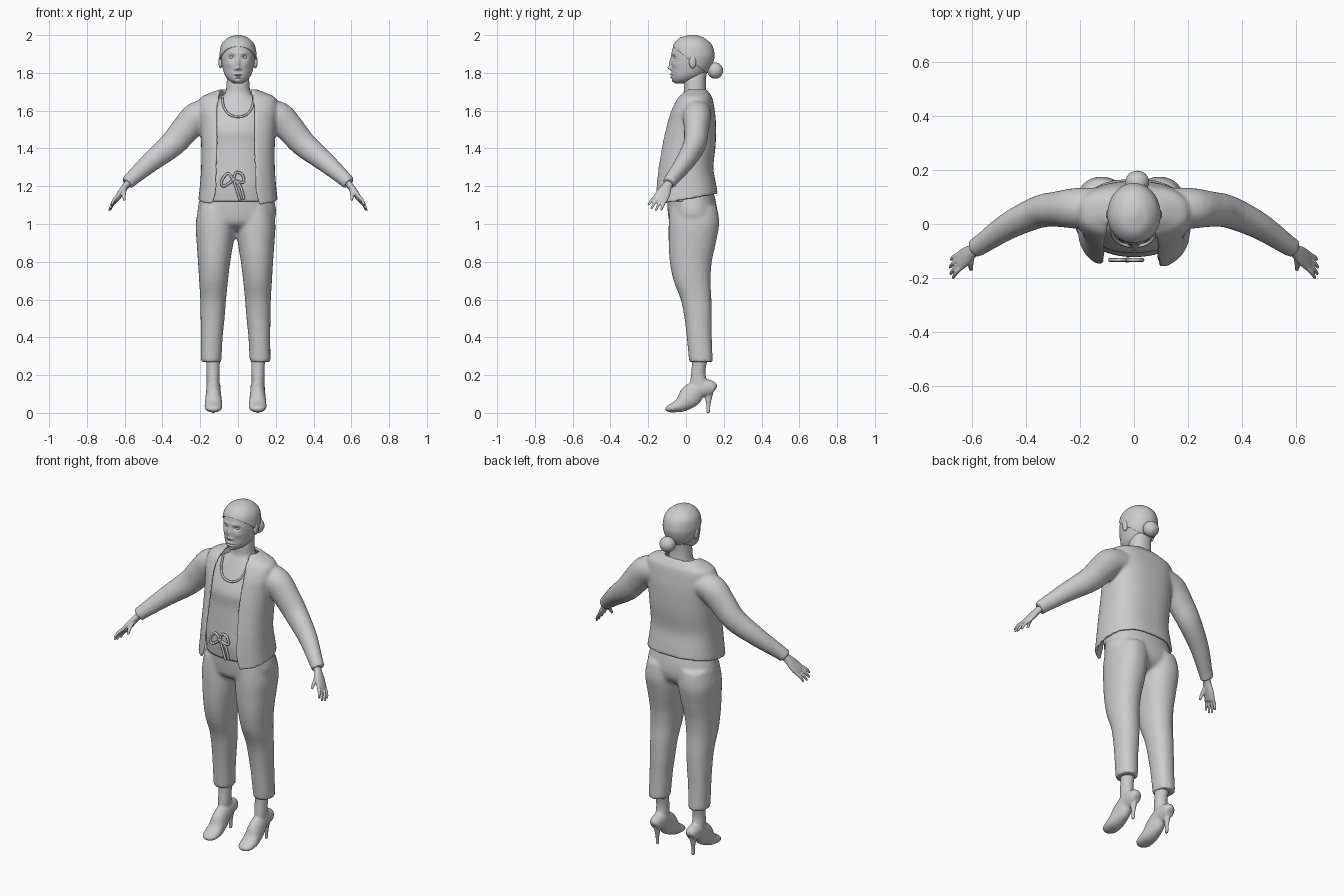
import bpy, bmesh, math
from mathutils import Vector

if "Cube" in bpy.data.objects:
    bpy.data.objects.remove(bpy.data.objects["Cube"], do_unlink=True)

GRAY = bpy.data.materials.new("light_gray")
GRAY.use_nodes = True
GRAY.diffuse_color = (0.6, 0.6, 0.6, 1)
GRAY.node_tree.nodes["Principled BSDF"].inputs["Base Color"].default_value = (0.6, 0.6, 0.6, 1)


# ---------- helpers ----------
def dense(rows, n):
    """Catmull-Rom interpolation through rows of numbers."""
    out = []
    for i in range(len(rows) - 1):
        p = [rows[max(i - 1, 0)], rows[i], rows[i + 1], rows[min(i + 2, len(rows) - 1)]]
        for k in range(n):
            t = k / n
            out.append([b + t / 2 * (c - a + t * (2*a - 5*b + 4*c - d + t * (3*(b - c) + d - a)))
                        for a, b, c, d in zip(*p)])
    return out + [list(rows[-1])]


def oval(t, power=2.0):
    s, c = math.sin(t), math.cos(t)
    return (math.copysign(abs(s) ** (2 / power), s), math.copysign(abs(c) ** (2 / power), c))


def level_rings(rows, n=4, seg=32, power=2.0):
    """Horizontal ovals from rows of z, x0, x1, y0, y1."""
    rings = []
    for z, x0, x1, y0, y1 in dense(rows, n):
        pts = [oval(math.tau * k / seg, power) for k in range(seg)]
        rings.append([Vector(((x0 + x1 + (x1 - x0) * s) / 2, (y0 + y1 - (y1 - y0) * c) / 2, z))
                      for s, c in pts])
    return rings


def path_rings(rows, n=4, seg=16, side=(0, 1, 0)):
    """Ovals across a path from rows of x, y, z, half width, half depth."""
    rows = dense(rows, n)
    mid = [Vector(r[:3]) for r in rows]
    rings = []
    for i, r in enumerate(rows):
        t = (mid[min(i + 1, len(mid) - 1)] - mid[max(i - 1, 0)]).normalized()
        u = Vector(side)
        u = (u - t * u.dot(t)).normalized()
        v = t.cross(u)
        rings.append([mid[i] + u * r[3] * math.cos(a) + v * r[4] * math.sin(a)
                      for a in (math.tau * k / seg for k in range(seg))])
    return rings


def skin(bm, rings, closed=True):
    vs = [[bm.verts.new(p) for p in ring] for ring in rings]
    m = len(vs[0])
    for a, b in zip(vs, vs[1:]):
        for k in range(m if closed else m - 1):
            bm.faces.new((a[k], a[(k + 1) % m], b[(k + 1) % m], b[k]))
    if closed:
        bm.faces.new(vs[0])
        bm.faces.new(vs[-1])


def finish(name, bm):
    bmesh.ops.recalc_face_normals(bm, faces=bm.faces)
    me = bpy.data.meshes.new(name)
    bm.to_mesh(me)
    bm.free()
    me.shade_smooth()
    me.materials.append(GRAY)
    ob = bpy.data.objects.new(name, me)
    bpy.context.collection.objects.link(ob)
    return ob


def part(name, *lofts):
    bm = bmesh.new()
    for rings in lofts:
        skin(bm, rings)
    return finish(name, bm)


def fuse(ob, size, rounds):
    r = ob.modifiers.new("fuse", 'REMESH')
    r.mode, r.voxel_size, r.use_smooth_shade = 'VOXEL', size, True
    s = ob.modifiers.new("soften", 'SMOOTH')
    s.factor, s.iterations = 0.5, rounds


def flip(rings, s):
    return [[Vector((p.x * s, p.y, p.z)) for p in r] for r in rings]


def move(rings, dx):
    return [[p + Vector((dx, 0, 0)) for p in r] for r in rings]


def ball(name, loc, scale):
    bm = bmesh.new()
    bmesh.ops.create_uvsphere(bm, u_segments=24, v_segments=14, radius=1)
    for v in bm.verts:
        v.co = Vector(loc) + Vector([a * b for a, b in zip(v.co, scale)])
    return finish(name, bm)


def cord(name, pts, r):
    rows = [(*p, r, r) for p in pts]
    return part(name, path_rings(rows, 6, 8, (0.1, 1, 0.1)))


def sym(z, w, y0, y1):
    return (z, -w, w, y0, y1)


# ---------- head, with a sculpted face ----------
head_rows = [sym(*r) for r in (
    (2.0, .012, .02, .05), (1.985, .05, -.03, .09), (1.95, .08, -.063, .13),
    (1.90, .09, -.077, .145), (1.86, .088, -.078, .14), (1.82, .08, -.077, .122),
    (1.785, .068, -.076, .09), (1.76, .047, -.07, .05), (1.745, .02, -.055, .0))]
bumps = [(0, 1.85, .010, .024, -.013), (0, 1.826, .011, .009, -.017),
         (0, 1.792, .018, .005, -.009), (0, 1.777, .016, .006, -.008),
         (0, 1.785, .022, .0025, .005), (0, 1.755, .016, .01, -.006)]
for s in (-1, 1):
    bumps += [(s*.014, 1.82, .007, .006, -.008), (s*.034, 1.882, .016, .011, .012),
              (s*.03, 1.905, .02, .007, -.004), (s*.045, 1.845, .02, .015, -.004)]
rings = level_rings(head_rows, 14, 128)
for p in (p for r in rings for p in r):
    if p.y < .01:
        p.y += sum(a * math.exp(-((p.x - x) / sx) ** 2 - ((p.z - z) / sz) ** 2)
                   for x, z, sx, sz, a in bumps)
part("head", rings)
for s, side in ((1, "left"), (-1, "right")):
    ball(side + "_eye", (s*.034, -.05, 1.882), (.015, .0135, .0115))
    ball(side + "_ear", (s*.092, .035, 1.858), (.012, .019, .034))

# ---------- hair cap and bun ----------
bm = bmesh.new()
skin(bm, level_rings([(z, x0 * 1.09, x1 * 1.09, y0 - .003, y1 + .006)
                      for z, x0, x1, y0, y1 in head_rows], 8, 64))
bmesh.ops.bisect_plane(bm, geom=bm.verts[:] + bm.edges[:] + bm.faces[:],
                       plane_co=(0, .03, 1.86), plane_no=(0, .8, 1), clear_inner=True)
cap = finish("hair_cap", bm)
m = cap.modifiers.new("thickness", 'SOLIDIFY')
m.thickness, m.offset = .008, -1
ball("hair_bun", (.012, .155, 1.812), (.044, .042, .043))

# ---------- neck, torso and top ----------
part("neck_and_top", level_rings([sym(*r) for r in (
    (1.81, .055, .0, .11), (1.75, .06, -.01, .105), (1.70, .066, -.012, .108),
    (1.67, .09, -.025, .112), (1.63, .15, -.045, .125), (1.58, .18, -.07, .13),
    (1.50, .185, -.105, .135), (1.42, .18, -.106, .135), (1.3, .18, -.115, .125),
    (1.2, .185, -.122, .13), (1.12, .185, -.115, .13))], 5, 48, 2.2))
cord("neckline", [(-.085, -.015, 1.68), (-.075, -.05, 1.62), (-.045, -.074, 1.58),
                  (0, -.082, 1.568), (.045, -.074, 1.58), (.075, -.05, 1.62),
                  (.085, -.015, 1.68)], .006)

# ---------- waist tie ----------
for name, pts in (
        ("tie_loop_right", [(-.025, 1.235), (-.055, 1.268), (-.088, 1.225), (-.075, 1.2), (-.025, 1.232)]),
        ("tie_loop_left", [(-.025, 1.235), (-.01, 1.272), (.022, 1.262), (.028, 1.22), (-.025, 1.232)]),
        ("tie_end_right", [(-.025, 1.235), (-.01, 1.19), (.012, 1.125)]),
        ("tie_end_left", [(-.025, 1.235), (.012, 1.2), (.032, 1.13)])):
    cord(name, [(x, -.133, z) for x, z in pts], .007)
ball("tie_knot", (-.025, -.133, 1.235), (.013, .01, .011))

# ---------- open jacket with sleeves ----------
bm = bmesh.new()
sheet = []
for z, w, y0, y1, edge in dense((
        (1.715, .09, .0, .108, .08), (1.695, .145, -.02, .122, .085),
        (1.665, .2, -.05, .14, .09), (1.60, .21, -.085, .152, .1),
        (1.54, .202, -.105, .158, .1), (1.42, .195, -.135, .157, .1),
        (1.3, .195, -.157, .145, .105), (1.2, .202, -.17, .158, .108),
        (1.13, .21, -.176, .168, .13)), 5):
    start, end = [math.asin(min((e / w) ** 1.25, 1)) for e in (edge - .012, edge + .012)]
    drop = .17 * min(max((1.3 - z) / .15, 0), 1)
    ring = []
    for k in range(61):
        sx, cy = oval(start + (math.tau - start - end) * k / 60, 2.5)
        y = (y0 + y1 - (y1 - y0) * cy) / 2
        ring.append(Vector((w * sx, y, z + drop * y)))
    sheet.append(ring)
skin(bm, sheet, closed=False)
bmesh.ops.recalc_face_normals(bm, faces=bm.faces)
bmesh.ops.solidify(bm, geom=bm.faces[:], thickness=.016)
sleeve = path_rings([(.14, .06, 1.59, .075, .07), (.215, .058, 1.568, .075, .08),
                     (.28, .055, 1.50, .066, .076), (.35, .045, 1.42, .06, .068),
                     (.46, -.005, 1.33, .05, .054), (.56, -.072, 1.242, .038, .04),
                     (.588, -.09, 1.215, .036, .037)], 5, 24)
for s in (1, -1):
    skin(bm, flip(sleeve, s))
fuse(finish("jacket", bm), .008, 6)

# ---------- hands ----------
across = Vector((-.16, -.86, .46)).normalized()
along = Vector((.48, -.48, -.745)).normalized()
knuckle = Vector((.643, -.136, 1.133))
hand = [path_rings([(.565, -.078, 1.235, .024, .02), (.595, -.1, 1.20, .026, .018),
                    (.62, -.118, 1.165, .037, .017), (.645, -.138, 1.13, .039, .013),
                    (.65, -.142, 1.122, .03, .008)], 4, 16, across)]
for off, size in ((.028, .068), (.01, .08), (-.01, .076), (-.028, .058)):
    root = knuckle + across * off
    tip = root + along * size + across * off * .3
    bend = root.lerp(tip, .5) + Vector((.004, 0, .004))
    hand.append(path_rings([(*root, .0095, .0095), (*bend, .0085, .0085),
                            (*tip, .006, .006)], 4, 10, across))
hand.append(path_rings([(.602, -.115, 1.19, .014, .012), (.604, -.148, 1.158, .011, .01),
                        (.602, -.17, 1.125, .007, .006)], 4, 10, (1, 0, 0)))
for s, side in ((1, "left"), (-1, "right")):
    fuse(part(side + "_hand", *[flip(r, s) for r in hand]), .004, 2)

# ---------- trousers ----------
SHIFT = -.013
hips = level_rings([sym(*r) for r in (
    (1.2, .18, -.105, .135), (1.12, .2, -.1, .158), (1.05, .208, -.095, .165),
    (1.0, .18, -.082, .145), (.965, .1, -.03, .09))], 4, 40, 2.2)
leg = level_rings([(1.09, .01, .195, -.085, .165), (1.0, .004, .211, -.092, .176),
                   (.9, .012, .206, -.092, .158), (.8, .028, .199, -.086, .137),
                   (.7, .04, .193, -.066, .13), (.6, .05, .187, -.028, .135),
                   (.5, .058, .185, -.008, .137), (.4, .068, .184, .004, .137),
                   (.27, .075, .185, .016, .142)], 4, 28, 2.2)
fuse(part("trousers", move(hips, SHIFT / 2),
          *[move(flip(leg, s), SHIFT) for s in (1, -1)]), .01, 6)

# ---------- ankles and heeled shoes ----------
ankle = level_rings([(.32, .08, .16, .03, .125), (.24, .084, .154, .03, .105),
                     (.19, .085, .153, .025, .106), (.13, .085, .153, .02, .13)], 4, 24)
foot = path_rings([(.117, y, (lo + hi) / 2, w, (hi - lo) / 2) for y, lo, hi, w in (
    (.157, .115, .135, .012), (.145, .095, .165, .03), (.10, .085, .18, .038),
    (.06, .07, .175, .038), (.02, .025, .145, .042), (-.02, .005, .09, .046),
    (-.06, .002, .058, .046), (-.09, .003, .042, .038), (-.108, .01, .026, .018))],
    4, 24, (1, 0, 0))
heel = level_rings([(.13, .09, .144, .095, .15), (.08, .102, .132, .1, .138),
                    (.04, .108, .126, .107, .13), (0, .108, .126, .108, .127)], 4, 16)
for s, side in ((1, "left"), (-1, "right")):
    fuse(part(side + "_foot_and_shoe", *[move(flip(r, s), SHIFT) for r in (ankle, foot, heel)]),
         .005, 3)
